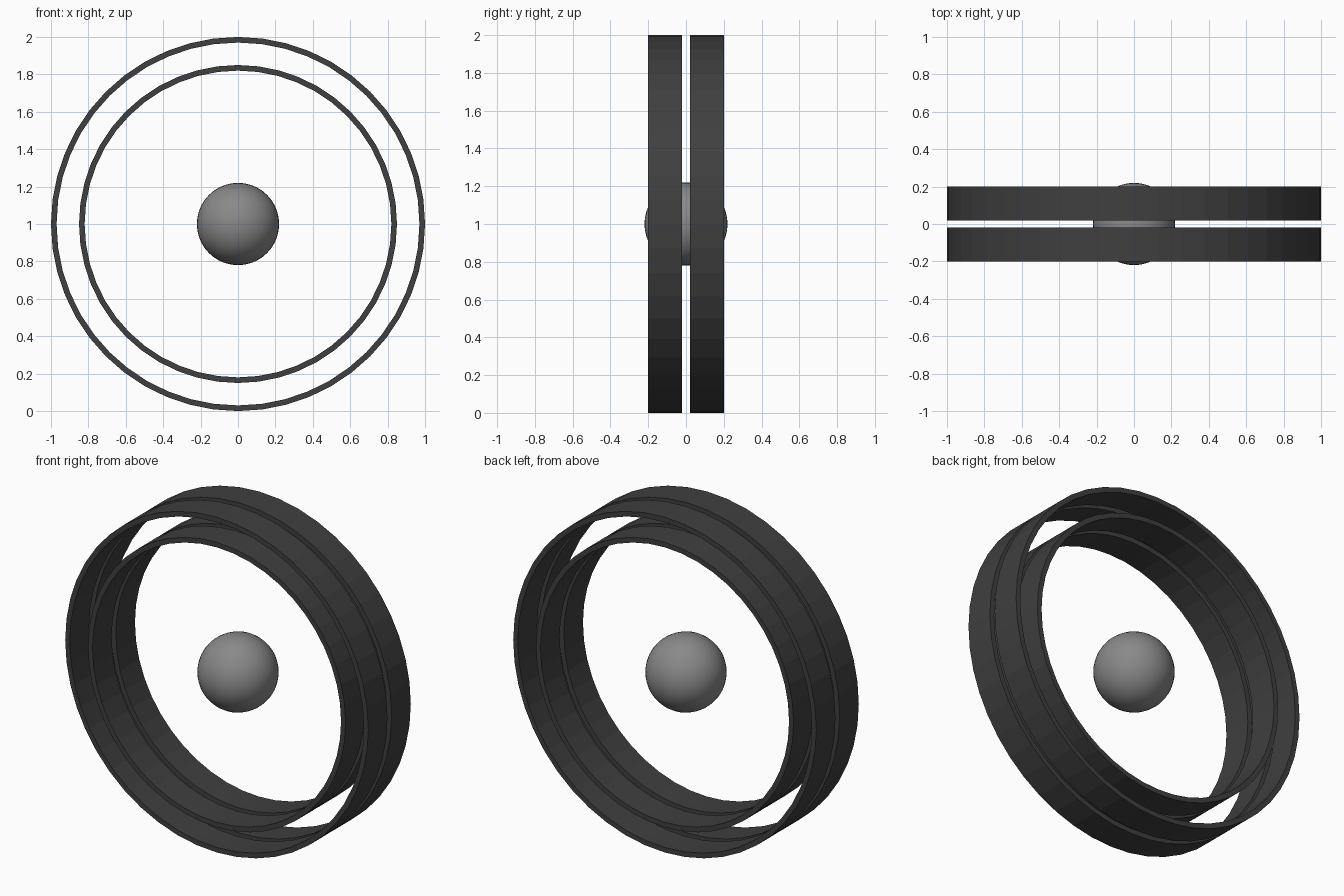
import bpy, bmesh, math

if "Cube" in bpy.data.objects:
    bpy.data.objects.remove(bpy.data.objects["Cube"])

SEGMENTS = 48
CENTRE_Z = 1.0


def material(name, value):
    m = bpy.data.materials.new(name)
    m.diffuse_color = (value, value, value, 1)
    m.use_nodes = True
    m.node_tree.nodes["Principled BSDF"].inputs["Base Color"].default_value = m.diffuse_color
    return m


def make_object(name, bm, mat):
    bmesh.ops.recalc_face_normals(bm, faces=bm.faces)
    mesh = bpy.data.meshes.new(name)
    bm.to_mesh(mesh)
    bm.free()
    mesh.materials.append(mat)
    obj = bpy.data.objects.new(name, mesh)
    obj.location.z = CENTRE_Z
    bpy.context.collection.objects.link(obj)
    return obj


def band(name, outer, inner, y0, y1, mat):
    """Thin hoop around the y axis: a rectangle profile swept in a circle."""
    bm = bmesh.new()
    profile = [(outer, y0), (outer, y1), (inner, y1), (inner, y0)]
    loops = []
    for i in range(SEGMENTS):
        a = math.tau * i / SEGMENTS
        loops.append([bm.verts.new((r * math.cos(a), y, r * math.sin(a))) for r, y in profile])
    for i in range(SEGMENTS):
        a, b = loops[i], loops[(i + 1) % SEGMENTS]
        for k in range(4):
            n = (k + 1) % 4
            bm.faces.new((a[k], a[n], b[n], b[k]))
    return make_object(name, bm, mat)


dark = material("dark_grey", 0.05)
grey = material("mid_grey", 0.25)

# Two concentric pairs of hoops with a narrow gap between front and back
for label, outer, inner in (("outer", 1.0, 0.97), ("inner", 0.85, 0.82)):
    band(label + "_hoop_front", outer, inner, -0.2, -0.02, dark)
    band(label + "_hoop_back", outer, inner, 0.02, 0.2, dark)

# Central ball: a subdivided cube rounded to a sphere
bm = bmesh.new()
bmesh.ops.create_cube(bm, size=2)
bmesh.ops.subdivide_edges(bm, edges=bm.edges[:], cuts=9, use_grid_fill=True)
for v in bm.verts:
    v.co = [math.tan(c * math.pi / 4) for c in v.co]
    v.co = v.co.normalized() * 0.22
for f in bm.faces:
    f.smooth = True
make_object("centre_ball", bm, grey)
